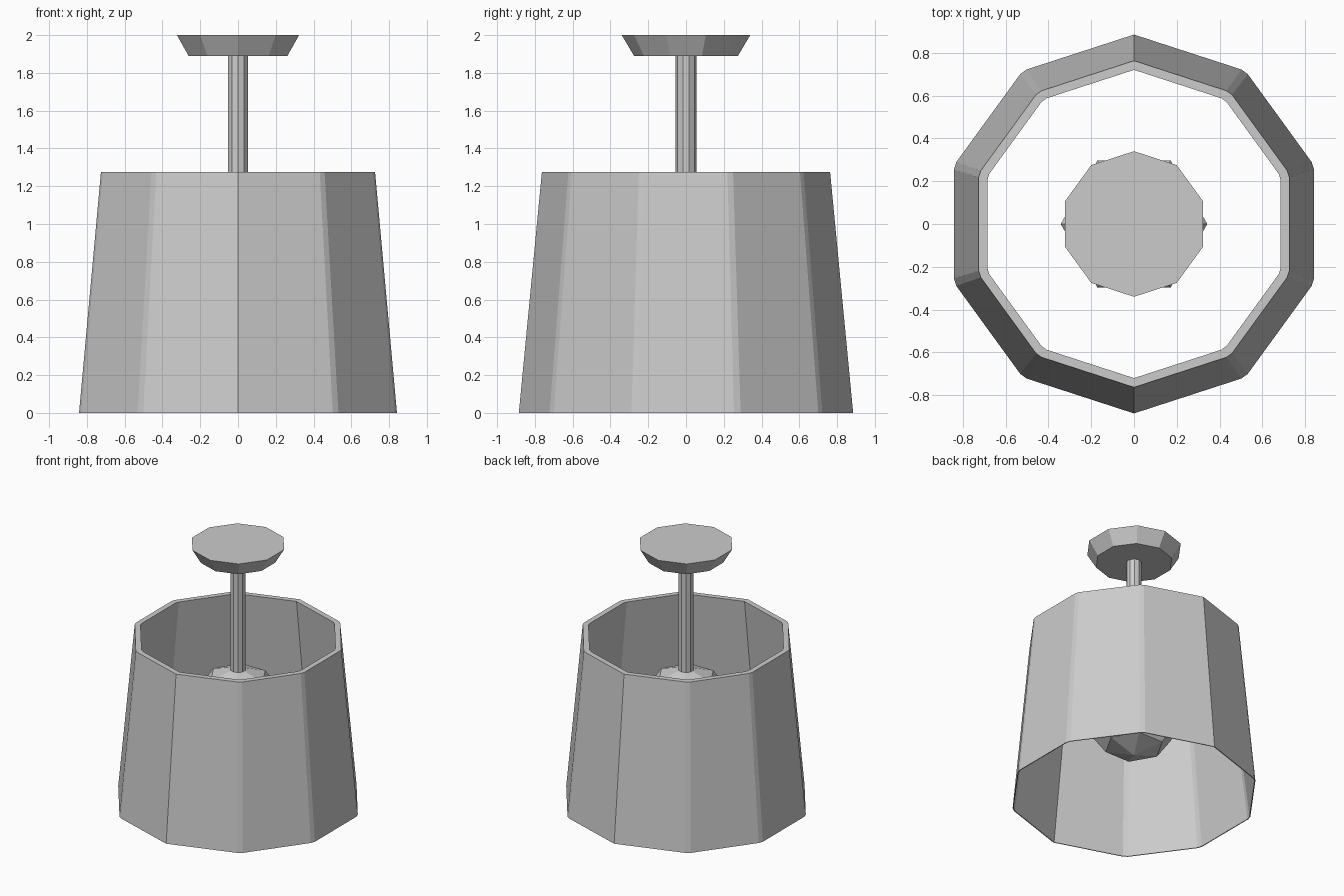
import bpy, bmesh, math
from math import cos, sin, pi, radians

if "Cube" in bpy.data.objects:
    bpy.data.objects.remove(bpy.data.objects["Cube"])

DECAGON = [radians(90 + 36 * i) for i in range(10)]


def ring_regular(r, z):
    return [(r * cos(a), r * sin(a), z) for a in DECAGON]


def ring_chamfered(r, z, cut=radians(1.2)):
    # decagon with small chamfers on every corner except front and back
    pts = []
    for i, a in enumerate(DECAGON):
        if i % 5 == 0:
            pts.append((r * cos(a), r * sin(a), z))
        else:
            rc = r * cos(pi / 10) / cos(pi / 10 - cut)
            pts += [(rc * cos(b), rc * sin(b), z) for b in (a - cut, a + cut)]
    return pts


def loft(name, rings, closed=False):
    bm = bmesh.new()
    loops = [[bm.verts.new(p) for p in ring] for ring in rings]
    pairs = list(zip(loops, loops[1:]))
    if closed:
        pairs.append((loops[-1], loops[0]))
    else:
        bm.faces.new(loops[0])
        bm.faces.new(loops[-1])
    n = len(loops[0])
    for a, b in pairs:
        for i in range(n):
            j = (i + 1) % n
            bm.faces.new((a[i], a[j], b[j], b[i]))
    bmesh.ops.recalc_face_normals(bm, faces=bm.faces)
    mesh = bpy.data.meshes.new(name)
    bm.to_mesh(mesh)
    bm.free()
    ob = bpy.data.objects.new(name, mesh)
    bpy.context.collection.objects.link(ob)
    return ob


# Tapered open shade, thin at the lower rim
loft("lamp_shade", [ring_chamfered(0.885, 0), ring_chamfered(0.763, 1.275),
                    ring_chamfered(0.72, 1.275), ring_chamfered(0.878, 0)], closed=True)

# Ceiling mount and hanging stem
loft("ceiling_mount", [ring_regular(0.275, 1.89), ring_regular(0.34, 2.0)])
loft("stem", [ring_regular(0.055, 0.9), ring_regular(0.055, 1.9)])

# Low-poly bulb
bpy.ops.mesh.primitive_uv_sphere_add(segments=6, ring_count=5, radius=0.36,
                                     location=(0, 0, 0.68), rotation=(0, 0, pi / 6))
bpy.context.object.name = "bulb"
